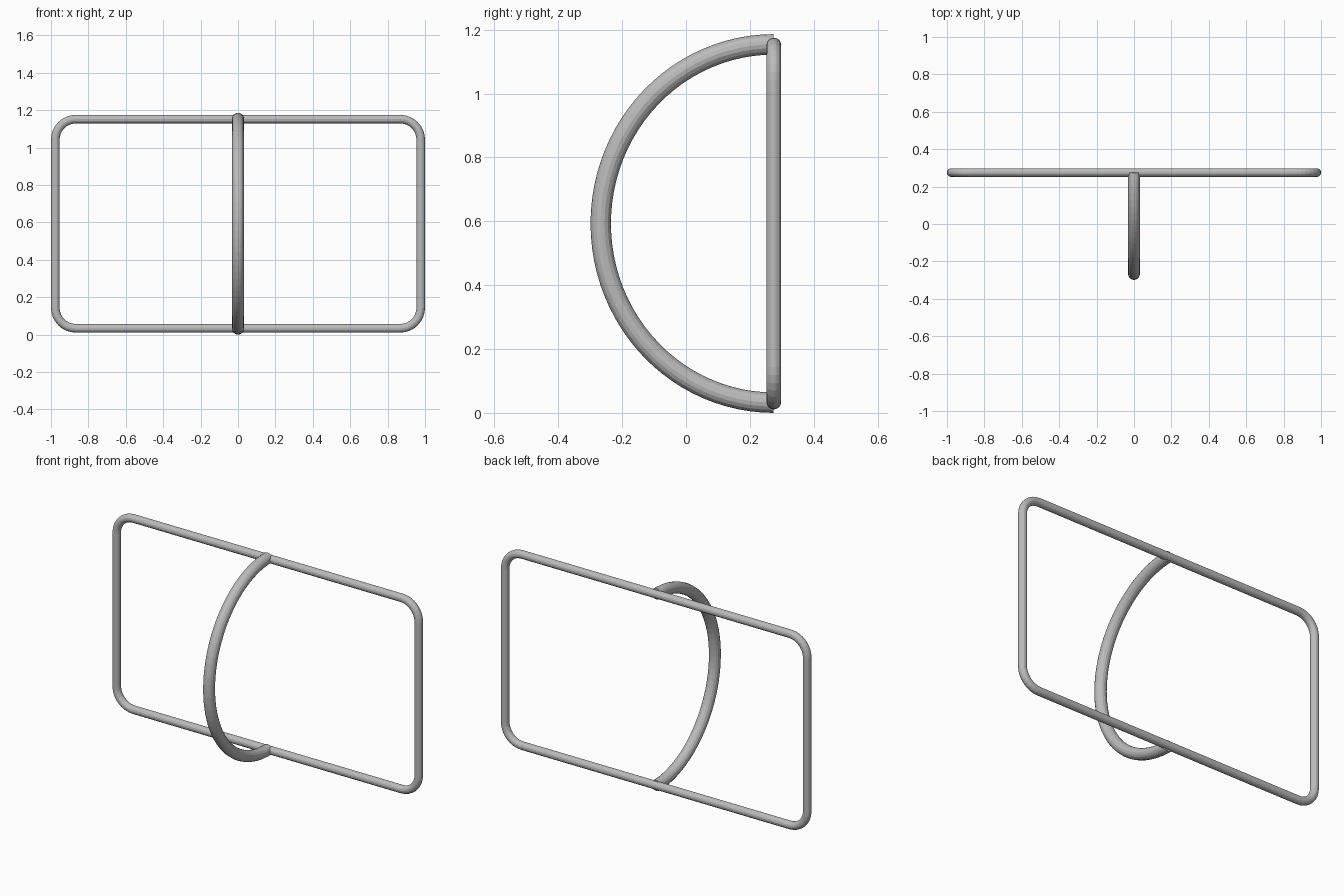
import bpy
from math import sin, cos, pi

cube = bpy.data.objects.get("Cube")
if cube:
    bpy.data.objects.remove(cube)

GREY = (0.5, 0.5, 0.5, 1)
metal = bpy.data.materials.new("grey_metal")
metal.use_nodes = True
metal.diffuse_color = GREY
metal.node_tree.nodes["Principled BSDF"].inputs["Base Color"].default_value = GREY


def tube(name, points, radius, closed):
    """Sweep a round section along a path and turn it into a mesh."""
    curve = bpy.data.curves.new(name, "CURVE")
    curve.dimensions = "3D"
    curve.bevel_depth = radius
    curve.bevel_resolution = 6
    curve.use_fill_caps = not closed
    spline = curve.splines.new("POLY")
    spline.points.add(len(points) - 1)
    for p, co in zip(spline.points, points):
        p.co = (*co, 1)
    spline.use_cyclic_u = closed
    spline.use_smooth = False
    curve.materials.append(metal)
    obj = bpy.data.objects.new(name, curve)
    bpy.context.collection.objects.link(obj)
    bpy.ops.object.select_all(action="DESELECT")
    obj.select_set(True)
    bpy.context.view_layer.objects.active = obj
    bpy.ops.object.convert(target="MESH")


BACK_Y, MID_Z = 0.275, 0.593

# Rounded rectangular frame standing upright at the back
frame_r, half_w, half_h, corner, steps = 0.023, 0.977, 0.559, 0.11, 8
path = []
for q, (sx, sz) in enumerate([(1, 1), (-1, 1), (-1, -1), (1, -1)]):
    for i in range(steps + 1):
        a = (q + i / steps) * pi / 2
        path.append((sx * (half_w - corner) + corner * cos(a), BACK_Y,
                     MID_Z + sz * (half_h - corner) + corner * sin(a)))
tube("rectangular_frame", path, frame_r, True)

# Half hoop bowing forward between the middle of the top and bottom rails
arc = [(0, BACK_Y - 0.542 * sin(pi * i / 48), MID_Z + 0.561 * cos(pi * i / 48))
       for i in range(49)]
tube("front_hoop", arc, 0.032, False)
